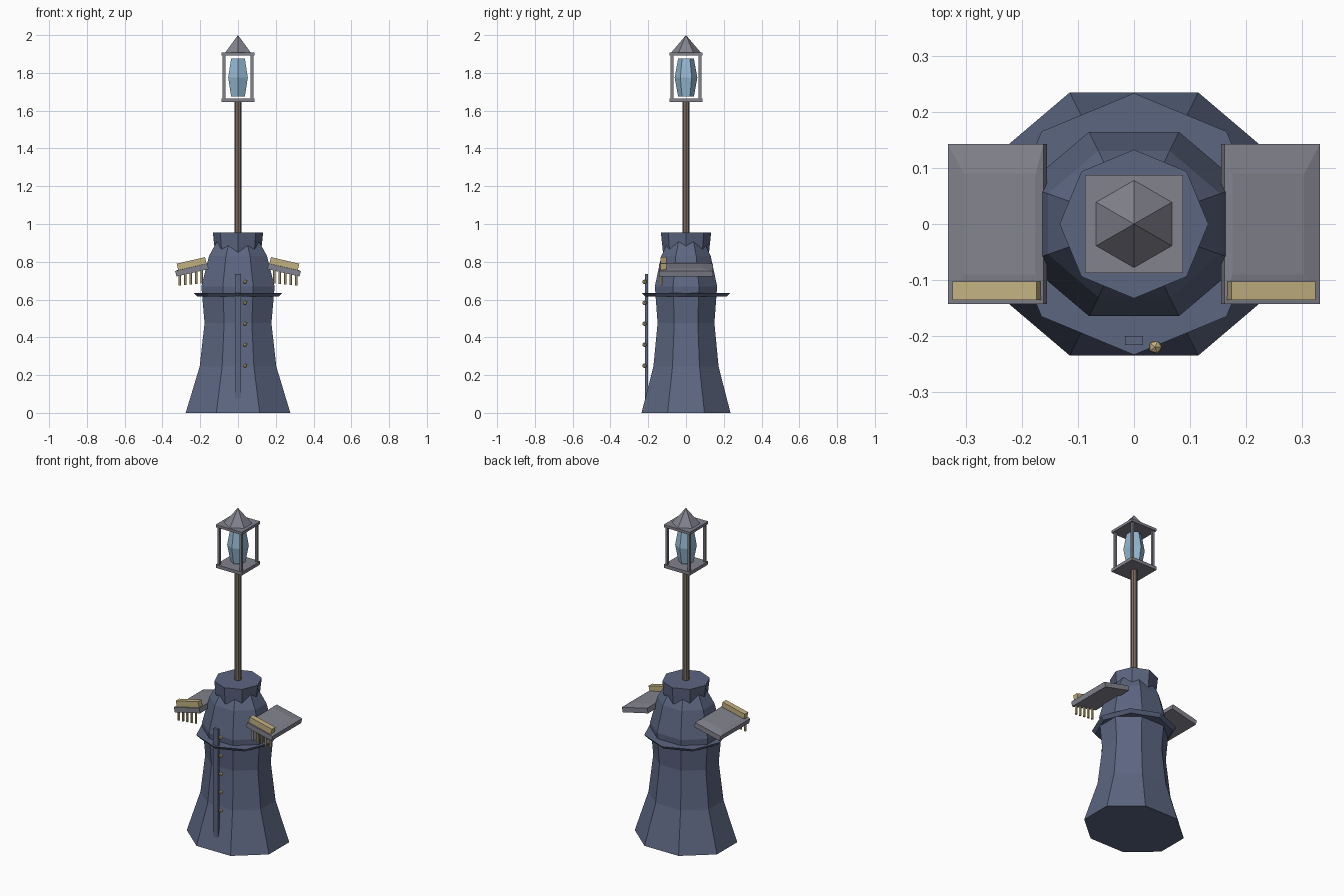
import bpy, bmesh, math
from mathutils import Matrix, Vector

if "Cube" in bpy.data.objects:
    bpy.data.objects.remove(bpy.data.objects["Cube"])


def material(name, rgb):
    m = bpy.data.materials.new(name)
    m.diffuse_color = (*rgb, 1)
    m.use_nodes = True
    m.node_tree.nodes["Principled BSDF"].inputs["Base Color"].default_value = m.diffuse_color
    return m


COAT = material("slate blue cloth", (0.107, 0.133, 0.220))
METAL = material("grey metal", (0.225, 0.225, 0.270))
GOLD = material("pale gold", (0.54, 0.44, 0.22))
WOOD = material("brown wood", (0.20, 0.155, 0.12))
GLASS = material("pale blue glass", (0.30, 0.48, 0.64))


def finish(bm, name, mat, matrix=None):
    if matrix:
        bm.transform(matrix)
    bmesh.ops.recalc_face_normals(bm, faces=bm.faces)
    me = bpy.data.meshes.new(name)
    bm.to_mesh(me)
    bm.free()
    me.materials.append(mat)
    ob = bpy.data.objects.new(name, me)
    bpy.context.collection.objects.link(ob)
    return ob


def loft(name, rings, mat, matrix=None):
    """Skin a list of point rings, closing both ends; one-point rings make tips."""
    bm = bmesh.new()
    loops = [[bm.verts.new(p) for p in ring] for ring in rings]
    for a, b in zip(loops, loops[1:]):
        n = len(a)
        for i in range(n):
            j = (i + 1) % n
            bm.faces.new((a[i], a[j], b[0]) if len(b) == 1 else (a[i], a[j], b[j], b[i]))
    for end in (loops[0], loops[-1]):
        if len(end) > 2:
            bm.faces.new(end)
    return finish(bm, name, mat, matrix)


def ngon(r, z, n=8, turn=0.0, sy=1.0):
    return [(r * math.cos(turn + math.tau * i / n),
             sy * r * math.sin(turn + math.tau * i / n), z) for i in range(n)]


def rect(x0, x1, y0, y1, z):
    return [(x0, y0, z), (x1, y0, z), (x1, y1, z), (x0, y1, z)]


def box(name, x0, x1, y0, y1, z0, z1, mat, matrix=None):
    return loft(name, [rect(x0, x1, y0, y1, z0), rect(x0, x1, y0, y1, z1)], mat, matrix)


# Flared coat body: flat half-width and height of each octagon ring
profile = [(0.277, 0), (0.203, 0.245), (0.177, 0.475), (0.194, 0.67),
           (0.154, 0.83), (0.110, 0.91)]
loft("coat_body", [ngon(w / math.cos(math.pi / 8), z, turn=math.pi / 8, sy=0.85)
                   for w, z in profile], COAT)

# Belt and collar
loft("belt", [ngon(0.215, 0.615), ngon(0.234, 0.635)], COAT)
loft("collar", [ngon(0.122, 0.85), ngon(0.133, 0.955)], COAT)

# Front placket with buttons beside it
box("front_placket", -0.0165, 0.0165, -0.216, -0.20, 0.07, 0.735, COAT)
for i in range(5):
    bm = bmesh.new()
    bmesh.ops.create_icosphere(bm, subdivisions=1, radius=0.013)
    finish(bm, f"button_{i + 1}", GOLD, Matrix.Translation((0.038, -0.22, 0.25 + 0.111 * i)))

# Sloping shoulder boards with gold bar and hanging fringe
for side, s in (("right", 1), ("left", -1)):
    mirror = Matrix.Scale(s, 4, Vector((1, 0, 0)))
    tilt = (mirror @ Matrix.Translation((0.2405, 0, 0.7415))
            @ Matrix.Rotation(math.radians(13), 4, 'Y'))
    loft(f"shoulder_board_{side}", [rect(-0.0875, 0.0875, -0.143, 0.143, 0),
                                    rect(-0.0875, 0.0875, -0.143, 0.143, 0.030),
                                    rect(-0.075, 0.057, -0.09, 0.09, 0.037)], METAL, tilt)
    box(f"shoulder_bar_{side}", -0.083, 0.071, -0.136, -0.103, 0.028, 0.066, GOLD, tilt)
    for i in range(5):
        x = 0.192 + 0.029 * i
        top = 0.762 - 0.23 * (x - 0.155)
        loft(f"fringe_{side}_{i + 1}",
             [[(x + px, py - 0.13, z) for px, py, _ in ngon(0.0075, 0, 6)]
              for z in (0.686 - 0.003 * i, top)], GOLD, mirror)

# Pole carrying the lantern
loft("pole", [ngon(0.019, 0.95), ngon(0.019, 1.65)], WOOD)

# Lantern: plates, corner posts, hexagonal roof and glass
box("lantern_base", -0.088, 0.088, -0.088, 0.088, 1.645, 1.665, METAL)
box("lantern_top", -0.088, 0.088, -0.088, 0.088, 1.892, 1.908, METAL)
for i, (sx, sy) in enumerate(((1, 1), (1, -1), (-1, 1), (-1, -1))):
    box(f"lantern_post_{i + 1}", sx * 0.074 - 0.007, sx * 0.074 + 0.007,
        sy * 0.074 - 0.007, sy * 0.074 + 0.007, 1.66, 1.895, METAL)
loft("lantern_roof", [ngon(0.078, 1.908, 6, math.pi / 6), [(0, 0, 2.0)]], METAL)
loft("lantern_glass", [ngon(r, z, 6, math.pi / 6)
                       for r, z in ((0.042, 1.675), (0.06, 1.775), (0.042, 1.875))], GLASS)
